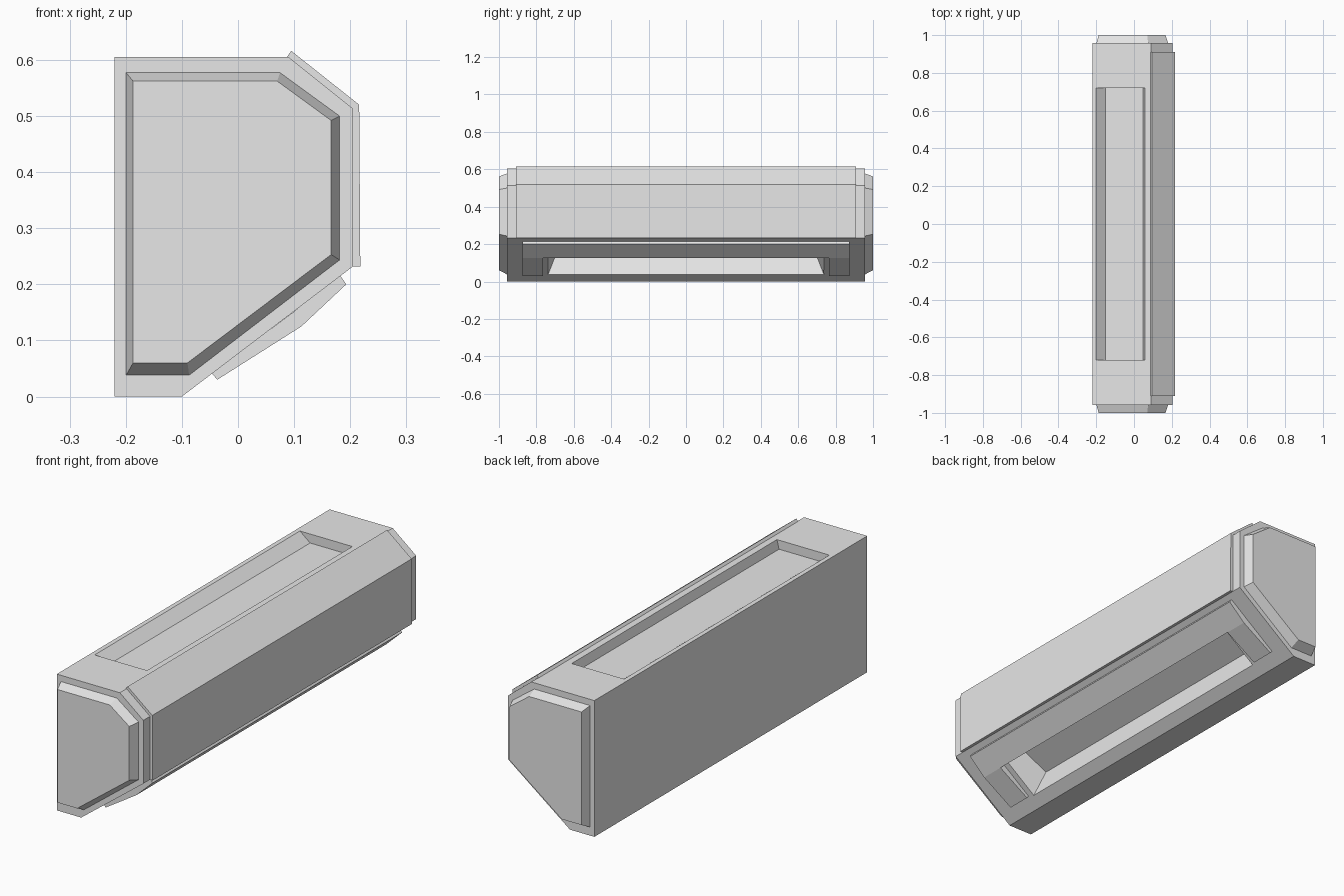
import bpy
import bmesh

old = bpy.data.objects.get("Cube")
if old:
    bpy.data.objects.remove(old, do_unlink=True)

grey = bpy.data.materials.new("light_grey_plastic")
grey.use_nodes = True
grey.diffuse_color = (0.8, 0.8, 0.8, 1)
grey.node_tree.nodes["Principled BSDF"].inputs["Base Color"].default_value = (0.8, 0.8, 0.8, 1)


def build(name, lofts):
    """One object from closed lofts, each a pair of matching 3D rings."""
    bm = bmesh.new()
    for ring_a, ring_b in lofts:
        a = [bm.verts.new(p) for p in ring_a]
        b = [bm.verts.new(p) for p in ring_b]
        bm.faces.new(a)
        bm.faces.new(b[::-1])
        for i in range(len(a)):
            j = (i + 1) % len(a)
            bm.faces.new((a[j], a[i], b[i], b[j]))
    bmesh.ops.recalc_face_normals(bm, faces=bm.faces)
    mesh = bpy.data.meshes.new(name)
    bm.to_mesh(mesh)
    bm.free()
    mesh.materials.append(grey)
    obj = bpy.data.objects.new(name, mesh)
    bpy.context.collection.objects.link(obj)
    return obj


def at_y(profile, y):
    return [(x, y, z) for x, z in profile]


def prism(profile, y0, y1):
    return at_y(profile, y0), at_y(profile, y1)


def slot_ring(p, q, half):
    """Rectangle through profile points p and q, spanning both sides in y."""
    return [(p[0], -half, p[1]), (q[0], -half, q[1]),
            (q[0], half, q[1]), (p[0], half, p[1])]


def cut(target, cutter):
    mod = target.modifiers.new("recess", "BOOLEAN")
    mod.operation = "DIFFERENCE"
    mod.solver = "EXACT"
    mod.object = cutter
    bpy.context.view_layer.objects.active = target
    bpy.ops.object.modifier_apply(modifier=mod.name)
    bpy.data.objects.remove(cutter, do_unlink=True)


# Main casing
body = build("casing", [prism([(-0.22, 0), (-0.10, 0), (0.205, 0.232), (0.205, 0.513),
                               (0.09, 0.605), (-0.22, 0.605)], -0.957, 0.957)])

# Intake recess in the top
cut(body, build("intake_cutter", [(slot_ring((-0.2125, 0.615), (0.06, 0.615), 0.72),
                                   slot_ring((-0.15, 0.565), (0.047, 0.565), 0.72))]))

# Outlet recess in the lower slope, its mouth pushed slightly outside the casing
cut(body, build("outlet_cutter", [(slot_ring((-0.049, 0.025), (0.103, 0.142), 0.742),
                                   slot_ring((-0.085, 0.145), (0.035, 0.205), 0.695))]))

# Bevelled end caps
cap_outer = [(-0.2, 0.037), (-0.087, 0.037), (0.182, 0.243),
             (0.182, 0.5), (0.075, 0.578), (-0.2, 0.578)]
cap_inner = [(-0.187, 0.06), (-0.09, 0.06), (0.166, 0.253),
             (0.166, 0.492), (0.07, 0.562), (-0.187, 0.562)]
for side, label in ((-1, "front"), (1, "back")):
    build(label + "_end_cap", [(at_y(cap_outer, side * 0.955), at_y(cap_inner, side))])

# Folded cover plate
build("cover_plate", [prism([(0.087, 0.605), (0.095, 0.616), (0.216, 0.52), (0.218, 0.232),
                             (0.205, 0.232), (0.205, 0.513)], -0.91, 0.91)])

# Outlet surround: a bar above the outlet with an arm at each end
bar = [(0.0955, 0.148), (0.113, 0.125), (0.193, 0.2), (0.181, 0.217)]
arm = [(-0.047, 0.042), (-0.037, 0.03), (0.113, 0.125), (0.0955, 0.148)]
build("outlet_surround", [prism(bar, -0.875, 0.875),
                          prism(arm, -0.875, -0.765),
                          prism(arm, 0.765, 0.875)])
